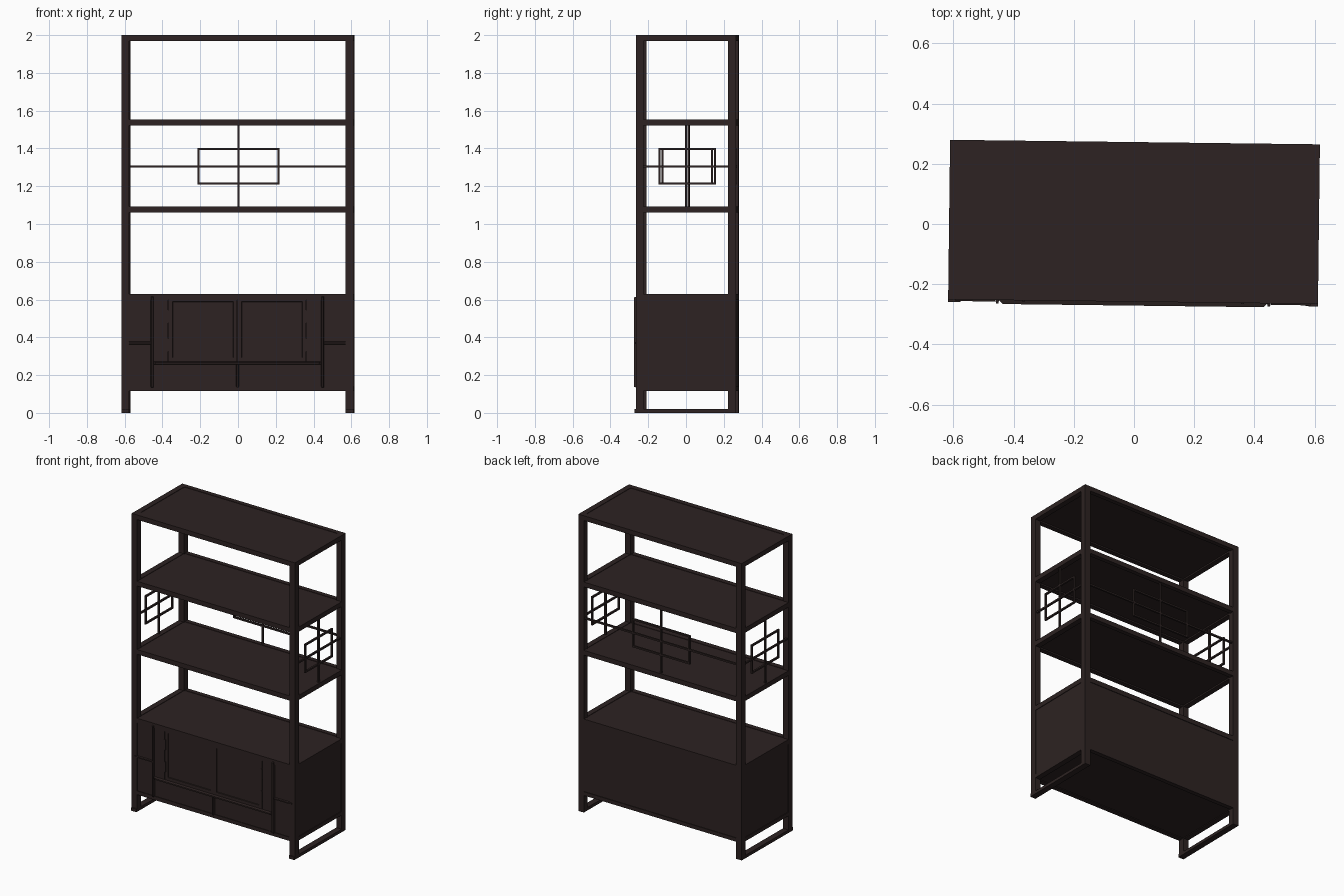
import bpy, bmesh, math
from mathutils import Matrix

if "Cube" in bpy.data.objects:
    bpy.data.objects.remove(bpy.data.objects["Cube"])

wood = bpy.data.materials.new("dark_wood")
wood.diffuse_color = (0.026, 0.0165, 0.016, 1)
wood.use_nodes = True
wood.node_tree.nodes["Principled BSDF"].inputs["Base Color"].default_value = wood.diffuse_color

TURN = Matrix.Rotation(-0.0122, 4, 'Z')   # the piece stands very slightly turned
W, YF, YB = 0.614, -0.258, 0.272          # half width, front, back
P = 0.041                                 # post thickness


def finish(name, bm):
    bm.transform(TURN)
    bmesh.ops.recalc_face_normals(bm, faces=bm.faces)
    me = bpy.data.meshes.new(name)
    bm.to_mesh(me)
    bm.free()
    me.materials.append(wood)
    ob = bpy.data.objects.new(name, me)
    bpy.context.collection.objects.link(ob)
    return ob


def make_box(x0, x1, y0, y1, z0, z1):
    bm = bmesh.new()
    bmesh.ops.create_cube(bm, size=1)
    for v in bm.verts:
        v.co = ((x0 + x1) / 2 + v.co.x * (x1 - x0),
                (y0 + y1) / 2 + v.co.y * (y1 - y0),
                (z0 + z1) / 2 + v.co.z * (z1 - z0))
    return bm


def box(name, *dims):
    return finish(name, make_box(*dims))


def panel(name, dims, axis, sign, inset, depth):
    """Box with one face inset and sunk to make a framed panel."""
    bm = make_box(*dims)
    bm.normal_update()
    face = [f for f in bm.faces if f.normal[axis] * sign > 0.9]
    bmesh.ops.inset_region(bm, faces=face, thickness=inset, depth=0)
    bmesh.ops.inset_region(bm, faces=face, thickness=0.002, depth=-depth)
    return finish(name, bm)


def moulding(name, x0, x1, z0, z1, y0, y1, slope):
    """Bar whose front face is narrowed to give chamfered edges."""
    bm = make_box(x0, x1, y0, y1, z0, z1)
    cx, cz = (x0 + x1) / 2, (z0 + z1) / 2
    for v in bm.verts:
        if v.co.y < (y0 + y1) / 2:
            v.co.x -= math.copysign(slope[0], v.co.x - cx)
            v.co.z -= math.copysign(slope[1], v.co.z - cz)
    return finish(name, bm)


# Four posts and the two floor runners
for s, side in ((-1, "left"), (1, "right")):
    xa, xb = sorted((s * W, s * (W - P)))
    box(f"front_post_{side}", xa, xb, YF, YF + P, 0, 2)
    box(f"back_post_{side}", xa, xb, YB - P, YB, 0, 2)
    box(f"floor_runner_{side}", xa, xb, YF - 0.008, YB, 0, 0.02)

# Shelf frames with sunken boards
for i, top in enumerate((0.63, 1.093, 1.553, 2.0)):
    low = top - 0.032
    for s in (-1, 1):
        xa, xb = sorted((s * W, s * (W - 0.037)))
        box(f"shelf_side_rail_{i}", xa, xb, YF + P, YB - P, low, top)
    box(f"shelf_front_rail_{i}", P - W, W - P, YF, YF + 0.034, low, top)
    box(f"shelf_back_rail_{i}", P - W, W - P, YB - 0.03, YB, low, top)
    box(f"shelf_board_{i}", 0.03 - W, W - 0.03, YF + 0.03, YB - 0.025, top - 0.022, top - 0.003)

# Cabinet base frame and board
box("cabinet_bottom_front_rail", P - W, W - P, YF, YF + 0.034, 0.115, 0.14)
box("cabinet_bottom_back_rail", P - W, W - P, YB - 0.03, YB, 0.115, 0.14)
box("cabinet_bottom_board", 0.03 - W, W - 0.03, YF + 0.03, YB - 0.025, 0.12, 0.135)

# Cabinet sides and back
for s, side in ((-1, "left"), (1, "right")):
    xa, xb = sorted((s * W, s * (W - 0.037)))
    box(f"cabinet_bottom_side_rail_{side}", xa, xb, YF + P, YB - P, 0.115, 0.14)
    xa, xb = sorted((s * (W - 0.004), s * (W - 0.02)))
    box(f"cabinet_side_{side}", xa, xb, YF + P, YB - P, 0.14, 0.6)
box("cabinet_back", P - W, W - P, YB - 0.02, YB - 0.004, 0.14, 0.6)

# Cabinet face: backing, doors, drawers and side fronts
box("cabinet_front_backing", P - W, W - P, YF + 0.012, YF + 0.024, 0.13, 0.61)
fy = YF + 0.002
for s, side in ((-1, "left"), (1, "right")):
    def span(a, b):
        return tuple(sorted((s * a, s * b)))
    panel(f"door_{side}", (*span(0.001, 0.364), fy, fy + 0.014, 0.272, 0.61), 1, -1, 0.029, 0.005)
    box(f"door_jamb_{side}", *span(0.367, 0.443), fy, fy + 0.014, 0.272, 0.61)
    box(f"drawer_front_{side}", *span(0.008, 0.443), fy + 0.002, fy + 0.014, 0.14, 0.255)
    for z0, z1, kind in ((0.14, 0.363, "lower"), (0.377, 0.61, "upper")):
        box(f"{kind}_side_front_{side}", *span(0.459, 0.573), fy + 0.002, fy + 0.014, z0, z1)
    for z in (0.36, 0.51):
        box(f"hinge_{side}", *span(0.359, 0.369), fy - 0.005, fy + 0.004, z - 0.035, z + 0.035)
    # Raised dividers
    moulding(f"face_upright_{side}", *span(0.442, 0.460), 0.13, 0.62, YF - 0.011, YF + 0.014, (0.005, 0.008))
    moulding(f"side_divider_{side}", *span(0.458, 0.59), 0.362, 0.378, YF - 0.005, YF + 0.014, (0.0, 0.004))
moulding("face_cross_rail", -0.458, 0.458, 0.254, 0.273, YF - 0.013, YF + 0.012, (0.025, 0.005))
moulding("drawer_divider", -0.008, 0.008, 0.135, 0.256, YF - 0.008, YF + 0.014, (0.004, 0.0))


# Open lattice: a cross with a rectangle laid over it, on one side of the rack
def lattice(name, mid, full, half, t, place):
    t2, z0, z1, zc = t / 2, 1.209, 1.402, 1.305
    bars = [(mid - t2, mid + t2, 1.09, 1.525),
            (full[0], full[1], zc - t2, zc + t2)]
    bars += [(mid + e - t2, mid + e + t2, z0, z1) for e in (-half, half)]
    bars += [(mid - half, mid + half, z - t2, z + t2) for z in (z0 + t2, z1 - t2)]
    for a, b, c, d in bars:
        box(name, *place(a, b), c, d)


lattice("back_lattice", 0, (P - W, W - P), 0.212, 0.011,
        lambda a, b: (a, b, YB - 0.02, YB - 0.008))
for s in (-1, 1):
    xs = sorted((s * (W - 0.008), s * (W - 0.02)))
    lattice("side_lattice", 0.007, (YF + P, YB - P), 0.139, 0.011,
            lambda a, b, xs=xs: (*xs, a, b))
